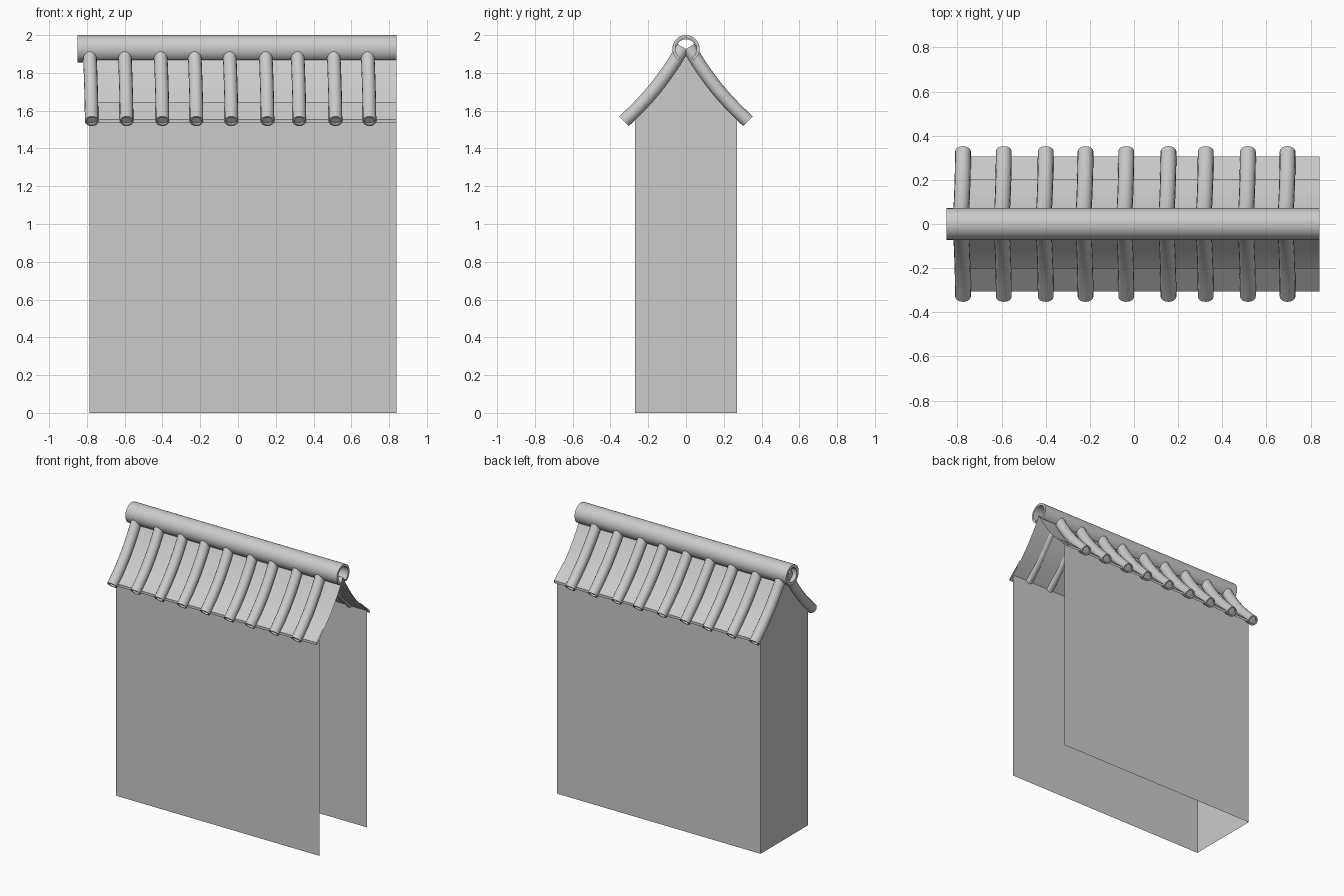
import bpy, bmesh, math
from mathutils import Vector

cube = bpy.data.objects.get("Cube")
if cube:
    bpy.data.objects.remove(cube, do_unlink=True)

grey = bpy.data.materials.new("stone grey")
grey.use_nodes = True
COLOUR = (0.6, 0.6, 0.6, 1)
grey.diffuse_color = COLOUR
grey.node_tree.nodes["Principled BSDF"].inputs["Base Color"].default_value = COLOUR

X0, X1 = -0.785, 0.84          # closed end, open end
WALL_Y, WALL_TOP = 0.27, 1.565


def finish(bm, name, smooth=False):
    bmesh.ops.recalc_face_normals(bm, faces=bm.faces)
    mesh = bpy.data.meshes.new(name)
    bm.to_mesh(mesh)
    bm.free()
    mesh.materials.append(grey)
    ob = bpy.data.objects.new(name, mesh)
    bpy.context.collection.objects.link(ob)
    if smooth:
        bpy.ops.object.select_all(action='DESELECT')
        ob.select_set(True)
        bpy.context.view_layer.objects.active = ob
        bpy.ops.object.shade_smooth_by_angle(angle=math.radians(40))
    return ob


def loft(bm, rings, closed=True):
    """Skin a list of rings of points; returns the rows of vertices."""
    rows = [[bm.verts.new(p) for p in ring] for ring in rings]
    for a, b in zip(rows, rows[1:]):
        n = len(a)
        for i in range(n if closed else n - 1):
            j = (i + 1) % n
            bm.faces.new((a[i], a[j], b[j], b[i]))
    return rows


def sample(points, count):
    """Smooth curve through a few points."""
    pts = [Vector(p) for p in points]
    pts = [2 * pts[0] - pts[1]] + pts + [2 * pts[-1] - pts[-2]]
    out = []
    spans = len(pts) - 3
    for k in range(count + 1):
        s = min(int(k * spans / count), spans - 1)
        t = k * spans / count - s
        a, b, c, d = pts[s:s + 4]
        out.append(0.5 * (2 * b + (c - a) * t + (2 * a - 5 * b + 4 * c - d) * t * t
                          + (3 * b - a - 3 * c + d) * t ** 3))
    return out


# Roof profiles as (y, z), ridge to eave
SLOPE = sample([(0, 1.91), (0.055, 1.815), (0.14, 1.70), (0.23, 1.605), (0.305, 1.535)], 12)
TILE = sample([(0.015, 1.935), (0.08, 1.83), (0.165, 1.715), (0.25, 1.62), (0.328, 1.544)], 12)

# Walls: two long sides and one gable end, open at the other end and below
bm = bmesh.new()
gable = [(-WALL_Y, 0), (-WALL_Y, WALL_TOP)]
gable += [(-p.x, p.y) for p in reversed(SLOPE) if p.x < WALL_Y]
gable += [(p.x, p.y) for p in SLOPE if 0 < p.x < WALL_Y]
gable += [(WALL_Y, WALL_TOP), (WALL_Y, 0)]
end = [bm.verts.new((X0, y, z)) for y, z in gable]
bm.faces.new(end)
for low, high in ((end[0], end[1]), (end[-1], end[-2])):
    far = [bm.verts.new((X1, v.co.y, v.co.z)) for v in (high, low)]
    bm.faces.new((low, high, *far))
finish(bm, "walls")

# Roof slopes with a thin eave edge, and tile rolls, mirrored front and back
TILE_X = (-0.775, -0.59, -0.4, -0.22, -0.035, 0.156, 0.325, 0.516, 0.696)
RADIUS, SIDES = 0.036, 16
for side, label in ((-1, "front"), (1, "back")):
    bm = bmesh.new()
    edge = [(p.x, p.y) for p in SLOPE] + [(0.305, 1.553), (0.2, 1.645)]
    loft(bm, [[(x, side * y, z) for y, z in edge] for x in (X0, X1)], closed=False)
    finish(bm, label + "_roof_slope", True)

    for number, x in enumerate(TILE_X, 1):
        bm = bmesh.new()
        rings = []

        def ring(i, radius, inset=0.0):
            tangent = (TILE[min(i + 1, len(TILE) - 1)] - TILE[max(i - 1, 0)]).normalized()
            normal = Vector((-tangent.y, tangent.x))
            centre = TILE[i] - tangent * inset
            lean = -0.012 * (1 - i / (len(TILE) - 1)) ** 2
            points = []
            for k in range(SIDES):
                a = math.tau * k / SIDES
                q = centre + normal * radius * math.sin(a)
                points.append((x + lean + radius * math.cos(a), side * q.x, q.y))
            return points

        last = len(TILE) - 1
        rings = [ring(i, RADIUS) for i in range(last + 1)]
        # Rim and recessed disc at the eave
        rings += [ring(last, RADIUS * 0.74), ring(last, RADIUS * 0.74, 0.012)]
        rows = loft(bm, rings)
        bm.faces.new(rows[0])
        bm.faces.new(rows[-1])
        finish(bm, f"{label}_tile_roll_{number}", True)


# Ridge: a thick shell open below, with a full collar at the closed end
def ridge_shell(name, x_a, x_b, gap, outer, inner, centre_z):
    bm = bmesh.new()
    steps = 28
    full = gap == 0
    angles = [-math.pi / 2 + gap + (math.tau - 2 * gap) * k / steps
              for k in range(steps if full else steps + 1)]
    section = [[(x, r * math.cos(a), centre_z + r * math.sin(a)) for a in angles]
               for x, r in ((x_a, outer), (x_b, outer), (x_b, inner), (x_a, inner))]
    rows = loft(bm, section + section[:1], closed=full)
    bmesh.ops.remove_doubles(bm, verts=bm.verts, dist=1e-5)
    if not full:
        bmesh.ops.holes_fill(bm, edges=[e for e in bm.edges if e.is_boundary], sides=4)
    return finish(bm, name, True)


ridge_shell("ridge_roll", -0.82, X1, math.radians(32), 0.072, 0.056, 1.928)
ridge_shell("ridge_end_collar", -0.85, -0.82, 0, 0.072, 0.05, 1.928)
